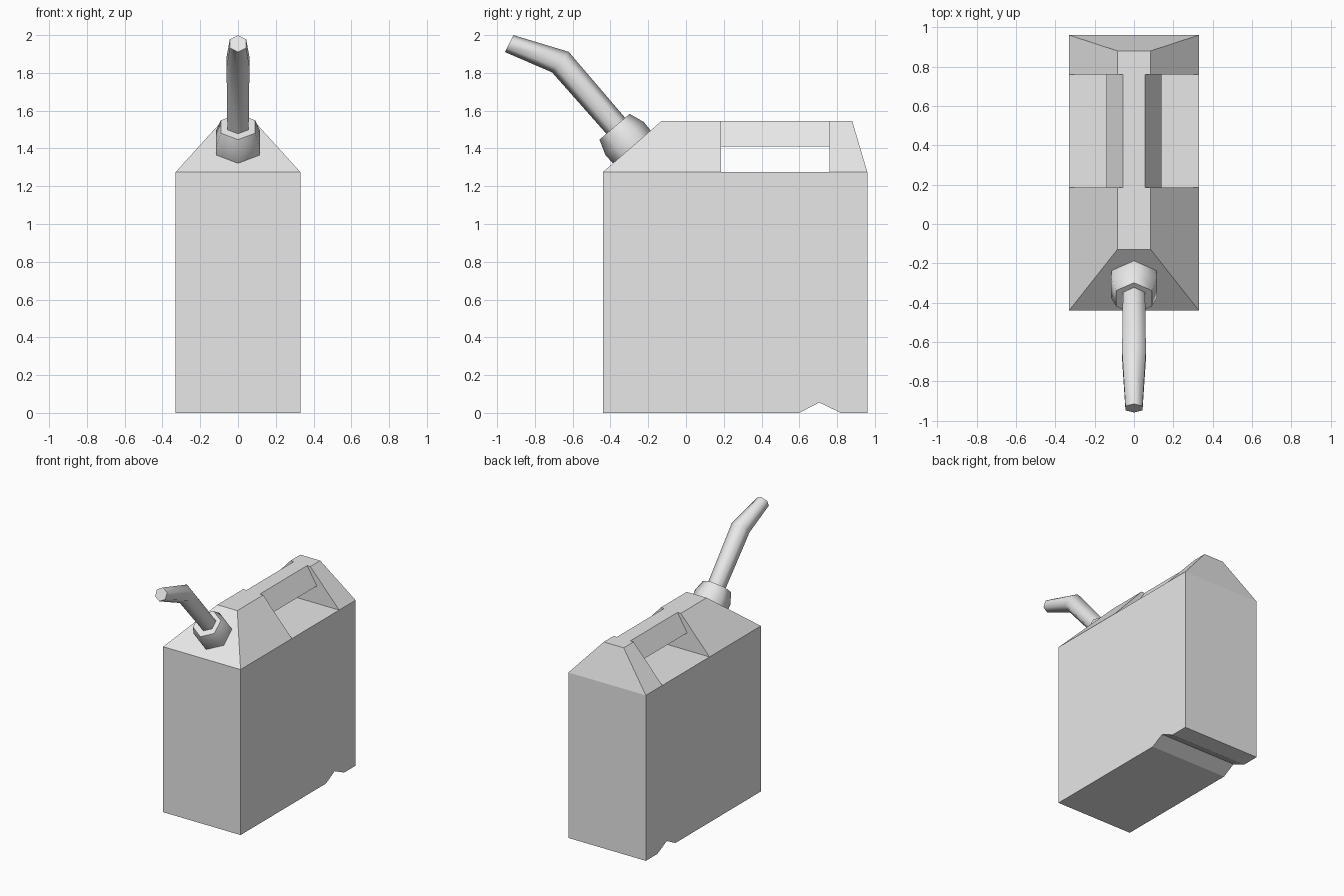
import bpy, bmesh
from math import sin, cos, pi, radians
from mathutils import Vector

cube = bpy.data.objects.get("Cube")
if cube:
    bpy.data.objects.remove(cube, do_unlink=True)

grey = bpy.data.materials.new("light grey plastic")
grey.use_nodes = True
COLOUR = (0.8, 0.8, 0.8, 1)
grey.diffuse_color = COLOUR
grey.node_tree.nodes["Principled BSDF"].inputs["Base Color"].default_value = COLOUR


def loft(name, rings, smooth=False, hidden_ends=()):
    """Skin a row of equal rings and cap both ends; drop the caps buried in other parts."""
    bm = bmesh.new()
    rows = [[bm.verts.new(p) for p in ring] for ring in rings]
    n = len(rows[0])
    for a, b in zip(rows, rows[1:]):
        for i in range(n):
            j = (i + 1) % n
            bm.faces.new((a[i], a[j], b[j], b[i]))
    ends = [bm.faces.new(rows[0]), bm.faces.new(rows[-1])]
    bmesh.ops.recalc_face_normals(bm, faces=bm.faces)
    bmesh.ops.delete(bm, geom=[ends[i] for i in hidden_ends], context='FACES_ONLY')
    mesh = bpy.data.meshes.new(name)
    bm.to_mesh(mesh)
    bm.free()
    mesh.materials.append(grey)
    if smooth:
        mesh.shade_smooth()
        mesh.set_sharp_from_angle(angle=radians(65))
    obj = bpy.data.objects.new(name, mesh)
    bpy.context.collection.objects.link(obj)
    return obj


def rect(half_x, y0, y1, z):
    return [(-half_x, y0, z), (half_x, y0, z), (half_x, y1, z), (-half_x, y1, z)]


def hexagon(y, z, tilt, radius):
    """Six-sided ring whose vertical axis leans by tilt degrees in the side plane."""
    up = Vector((0, cos(radians(tilt)), sin(radians(tilt))))
    side = Vector((1, 0, 0))
    return [Vector((0, y, z)) + radius * (up * cos(k * pi / 3) + side * sin(k * pi / 3))
            for k in range(6)]


FRONT, BACK, HALF, RIDGE = -0.44, 0.96, 0.33, 0.085
SHOULDER, TOP = 1.275, 1.545
GAP_FRONT, GAP_BACK, GAP_TOP = 0.185, 0.76, 1.41

# Tank: side profile with the grip notch underneath, extruded across the width
profile = [(FRONT, 0), (0.6, 0), (0.705, 0.055), (0.82, 0), (BACK, 0),
           (BACK, SHOULDER), (FRONT, SHOULDER)]
loft("tank", [[(x, y, z) for y, z in profile] for x in (-HALF, HALF)])

# Sloped shoulders on either side of the hand opening
loft("front_shoulder", [rect(HALF, FRONT, GAP_FRONT, SHOULDER),
                        rect(RIDGE, -0.13, GAP_FRONT, TOP)], hidden_ends=(0,))
loft("rear_shoulder", [rect(HALF, GAP_BACK, BACK, SHOULDER),
                       rect(RIDGE, GAP_BACK, 0.88, TOP)], hidden_ends=(0,))

# Carrying handle bridging the shoulders
section = [(-0.14, GAP_TOP), (0.14, GAP_TOP), (0.057, TOP), (-0.057, TOP)]
loft("handle", [[(x, y, z) for x, z in section] for y in (GAP_FRONT, GAP_BACK)],
     hidden_ends=(0, 1))

# Screw cap standing square to the front slope
TILT = 40.5
axis = Vector((0, -sin(radians(TILT)), cos(radians(TILT))))
seat = Vector((0, -0.286, 1.407))
cap_rings = []
for height, radius in ((-0.015, 0.132), (0.06, 0.134), (0.142, 0.105)):
    centre = seat + axis * height
    cap_rings.append(hexagon(centre.y, centre.z, TILT, radius))
loft("spout_cap", cap_rings, smooth=True, hidden_ends=(0,))

# Bent, tapering pouring spout
loft("spout", [hexagon(-0.365, 1.512, TILT, 0.065),
               hexagon(-0.665, 1.857, 51, 0.07),
               hexagon(-0.936, 1.955, 64, 0.05)], smooth=True, hidden_ends=(0,))
